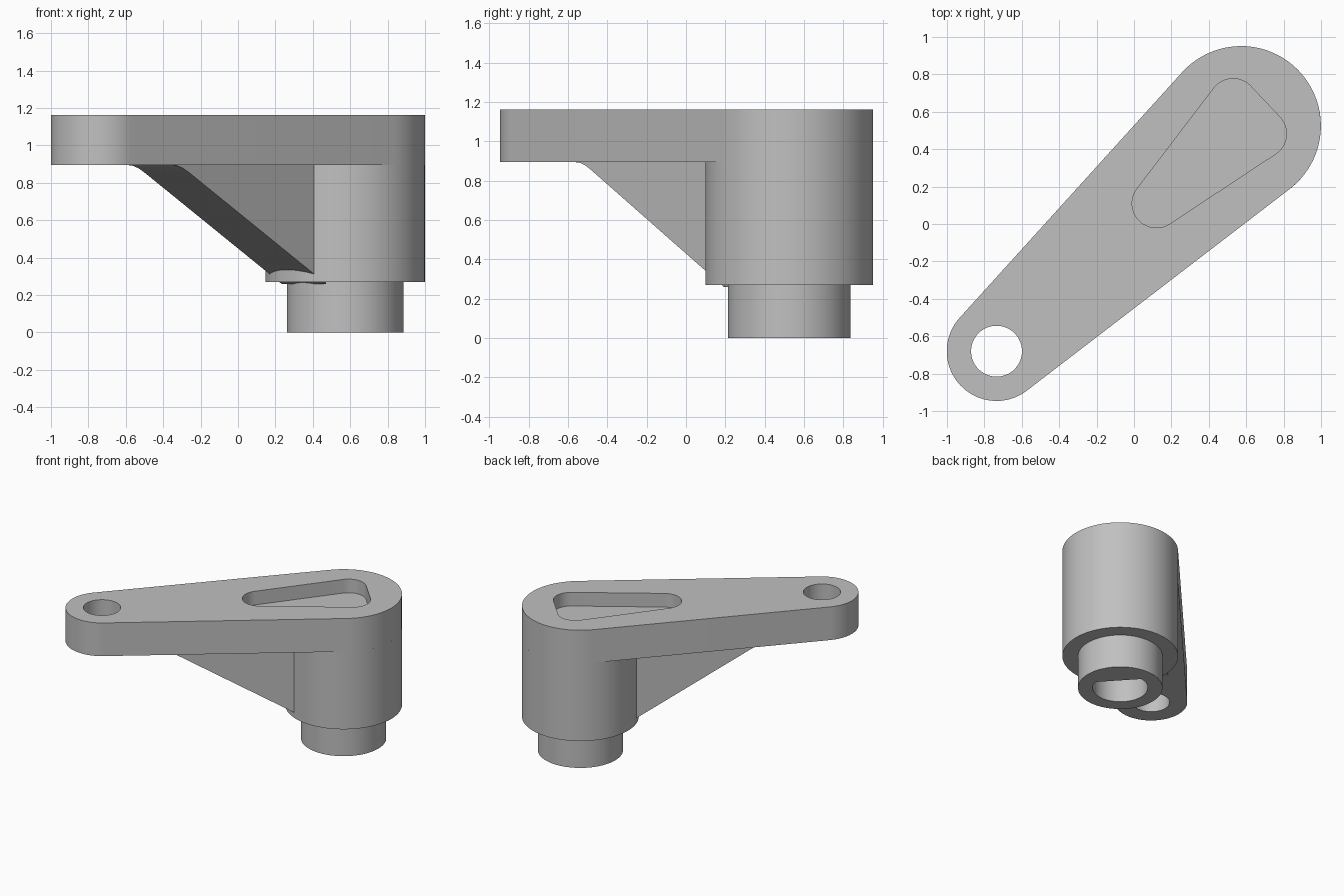
import bpy
import bmesh
from math import acos, atan2, cos, sin, hypot, pi, radians, tau
from mathutils import Matrix, Vector

cube = bpy.data.objects.get("Cube")
if cube:
    bpy.data.objects.remove(cube, do_unlink=True)

# Main dimensions: hub axis, lever tip axis, arm heights
HUB = Vector((0.573, 0.525))
TIP = Vector((-0.735, -0.68))
HUB_R, TIP_R = 0.426, 0.266
ARM_BOTTOM, ARM_TOP = 0.895, 1.162
AXIS = atan2(HUB.y - TIP.y, HUB.x - TIP.x)

grey = bpy.data.materials.new("neutral grey")
grey.use_nodes = True
grey.diffuse_color = (0.53, 0.53, 0.53, 1)
grey.node_tree.nodes["Principled BSDF"].inputs["Base Color"].default_value = grey.diffuse_color


def arc(x, y, r, start, end):
    """Points along an arc, counter-clockwise."""
    steps = max(2, round((end - start) / radians(3)))
    angles = [start + (end - start) * i / steps for i in range(steps + 1)]
    return [(x + r * cos(a), y + r * sin(a)) for a in angles]


def circle(centre, r):
    return arc(centre[0], centre[1], r, 0, tau)[:-1]


def belt(circles):
    """Outline wrapped tightly around circles listed counter-clockwise."""
    count = len(circles)
    normals = []
    for i, (x, y, r) in enumerate(circles):
        nx, ny, nr = circles[(i + 1) % count]
        dx, dy = nx - x, ny - y
        normals.append(atan2(dy, dx) - acos((r - nr) / hypot(dx, dy)))
    points = []
    for i, (x, y, r) in enumerate(circles):
        start = normals[i - 1]
        points += arc(x, y, r, start, start + (normals[i] - start) % tau)
    return points


def prism(name, outline, low, high, matrix=Matrix()):
    """Extrude a closed outline between two heights."""
    bm = bmesh.new()
    face = bm.faces.new([bm.verts.new((x, y, low)) for x, y in outline])
    side = bmesh.ops.extrude_face_region(bm, geom=[face])
    top = [v for v in side["geom"] if isinstance(v, bmesh.types.BMVert)]
    bmesh.ops.translate(bm, verts=top, vec=(0, 0, high - low))
    bmesh.ops.transform(bm, matrix=matrix, verts=bm.verts)
    bmesh.ops.recalc_face_normals(bm, faces=bm.faces)
    mesh = bpy.data.meshes.new(name)
    bm.to_mesh(mesh)
    bm.free()
    mesh.materials.append(grey)
    obj = bpy.data.objects.new(name, mesh)
    bpy.context.collection.objects.link(obj)
    return obj


def activate(obj):
    bpy.ops.object.select_all(action="DESELECT")
    obj.select_set(True)
    bpy.context.view_layer.objects.active = obj


def cut(obj, cutter):
    mod = obj.modifiers.new("cut", "BOOLEAN")
    mod.operation = "DIFFERENCE"
    mod.solver = "EXACT"
    mod.object = cutter
    activate(obj)
    bpy.ops.object.modifier_apply(modifier=mod.name)


# Tapered lever arm with a tip hole and a rounded triangular pocket
arm = prism("lever_arm", belt([(*TIP, TIP_R), (*HUB, HUB_R)]), ARM_BOTTOM, ARM_TOP)
tip_hole = prism("tip_hole_cutter", circle(TIP, 0.136), 0.8, 1.3)
pocket_outline = belt([(0.12, 0.11, 0.13), (0.685, 0.483, 0.13), (0.53, 0.647, 0.13)])
pocket = prism("pocket_cutter", pocket_outline, ARM_TOP - 0.11, 1.3)
cut(arm, tip_hole)
cut(arm, pocket)

# Hub and narrower shaft collar, sharing a blind bore with one flat
hub = prism("hub", circle(HUB, HUB_R), 0.27, ARM_BOTTOM)
collar = prism("shaft_collar", circle(HUB, 0.311), 0, 0.3)
BORE_R, FLAT = 0.203, 0.11
half = acos(FLAT / BORE_R)
bore_outline = arc(*HUB, BORE_R, AXIS + half, AXIS + tau - half)
bore = prism("bore_cutter", bore_outline, -0.1, 0.75)
cut(hub, bore)
cut(collar, bore)

# Sloping rib under the arm: side profile measured outward from the hub axis
profile = [(0.3, 0.92), (0.3, 0.26), (0.387, 0.312), (1.3, 0.857),
           (1.34, 0.878), (1.38, 0.891), (1.42, ARM_BOTTOM), (1.42, 0.92)]
upright = Matrix.Rotation(pi / 2, 4, "X")
turn = Matrix.Translation((*HUB, 0)) @ Matrix.Rotation(AXIS + pi, 4, "Z")
rib = prism("support_rib", profile, -0.176, 0.176, turn @ upright)

# Remove cutters and smooth the rounded walls
for cutter in (tip_hole, pocket, bore):
    bpy.data.objects.remove(cutter, do_unlink=True)
for part in (arm, hub, collar, rib):
    activate(part)
    bpy.ops.object.shade_smooth_by_angle(angle=radians(25))
